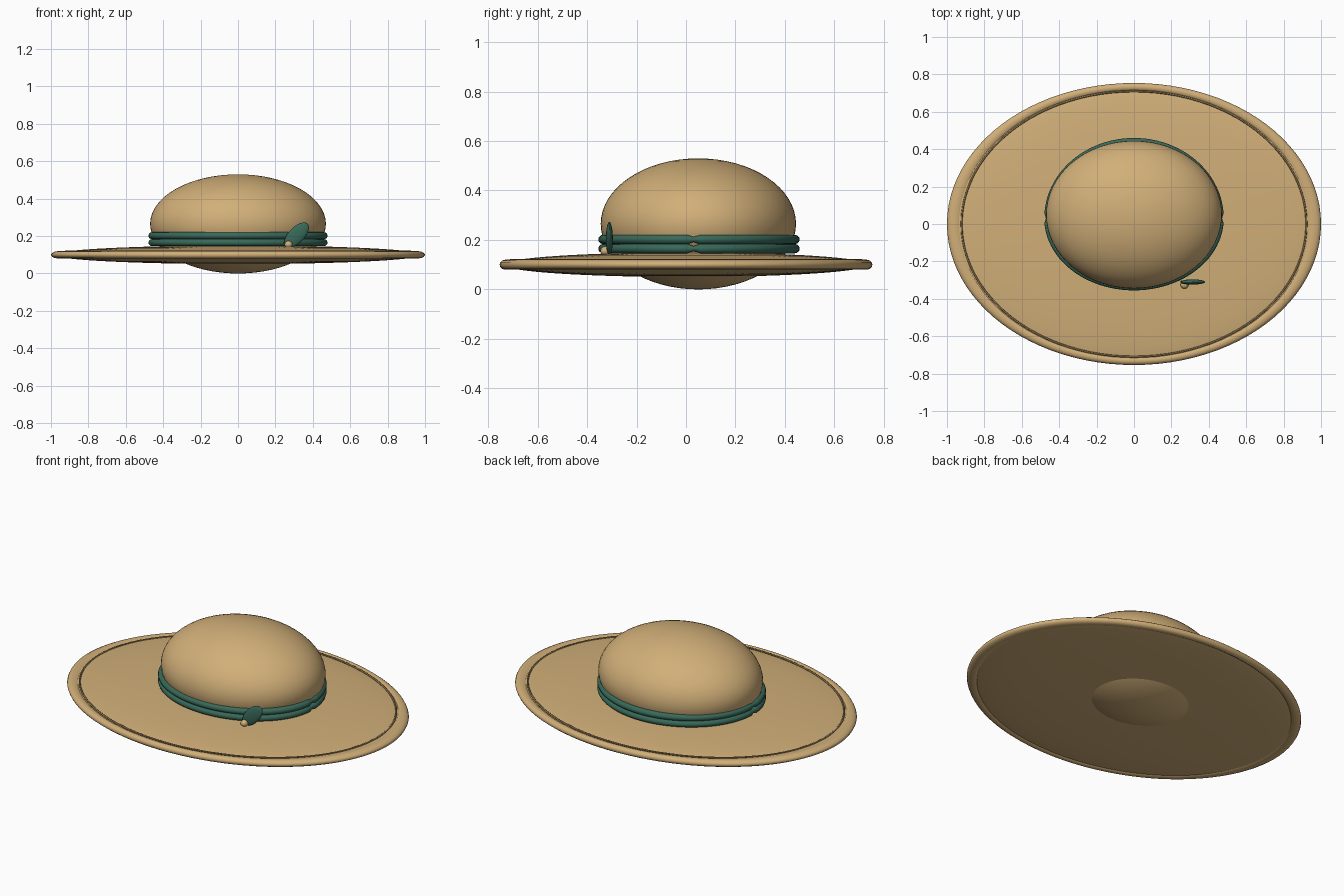
import bpy, bmesh, math
from math import sin, cos, pi

cube = bpy.data.objects.get("Cube")
if cube:
    bpy.data.objects.remove(cube, do_unlink=True)


def material(name, rgb):
    m = bpy.data.materials.new(name)
    m.use_nodes = True
    m.diffuse_color = (*rgb, 1)
    m.node_tree.nodes["Principled BSDF"].inputs["Base Color"].default_value = (*rgb, 1)
    return m


straw = material("straw", (0.64, 0.43, 0.19))
stitch = material("dark_straw", (0.25, 0.17, 0.08))
ribbon = material("green_ribbon", (0.04, 0.14, 0.10))


def finish(name, bm, mat):
    bmesh.ops.recalc_face_normals(bm, faces=bm.faces)
    me = bpy.data.meshes.new(name)
    bm.to_mesh(me)
    bm.free()
    me.materials.append(mat)
    for p in me.polygons:
        p.use_smooth = True
    ob = bpy.data.objects.new(name, me)
    bpy.context.collection.objects.link(ob)
    return ob


def ellipsoid(name, loc, radii, mat, segs=64, rings=32, tilt=0):
    bm = bmesh.new()
    bmesh.ops.create_uvsphere(bm, u_segments=segs, v_segments=rings, radius=1)
    ob = finish(name, bm, mat)
    ob.location, ob.scale = loc, radii
    ob.rotation_euler.y = tilt
    return ob


def hoop(name, centre, rx, front, back, tube, mat, segs=96, sides=12, pinch=0):
    """Oval tube; tube = (x, y, z) radii, pinch narrows it at the two side seams."""
    bm = bmesh.new()
    rows = []
    for i in range(segs):
        a = 2 * pi * i / segs
        ry = back if sin(a) > 0 else front
        k = 1 - pinch * max(0, 1 - abs(sin(a)) / 0.06)
        row = []
        for j in range(sides):
            b = 2 * pi * j / sides
            row.append(bm.verts.new((
                centre[0] + cos(a) * (rx + k * tube[0] * cos(b)),
                centre[1] + sin(a) * (ry + k * tube[1] * cos(b)),
                centre[2] + k * tube[2] * sin(b))))
        rows.append(row)
    for i in range(segs):
        r, s = rows[i], rows[(i + 1) % segs]
        for j in range(sides):
            n = (j + 1) % sides
            bm.faces.new((r[j], s[j], s[n], r[n]))
    return finish(name, bm, mat)


# Brim, rolled rim and stitched line
ellipsoid("brim", (0, 0, 0.10), (0.985, 0.74, 0.05), straw, segs=96)
hoop("brim_rim", (0, 0, 0.10), 0.96, 0.732, 0.732, (0.04, 0.022, 0.02), straw)
hoop("brim_stitch", (0, 0, 0.118), 0.922, 0.71, 0.71, (0.005, 0.005, 0.005), stitch, sides=8)

# Crown
ellipsoid("crown", (0, 0.05, 0.265), (0.47, 0.395, 0.265), straw)

# Two ribbon bands, pinched at the side seams
for label, z in (("lower", 0.165), ("upper", 0.202)):
    hoop(label + "_band", (0, 0.03, z), 0.46, 0.365, 0.41,
         (0.02, 0.02, 0.019), ribbon, pinch=0.45)

# Leaf ornament and its bead
ellipsoid("leaf", (0.313, -0.31, 0.205), (0.085, 0.014, 0.042), ribbon, 32, 16, -math.radians(46))
ellipsoid("bead", (0.27, -0.325, 0.155), (0.021, 0.021, 0.019), straw, 24, 12)
